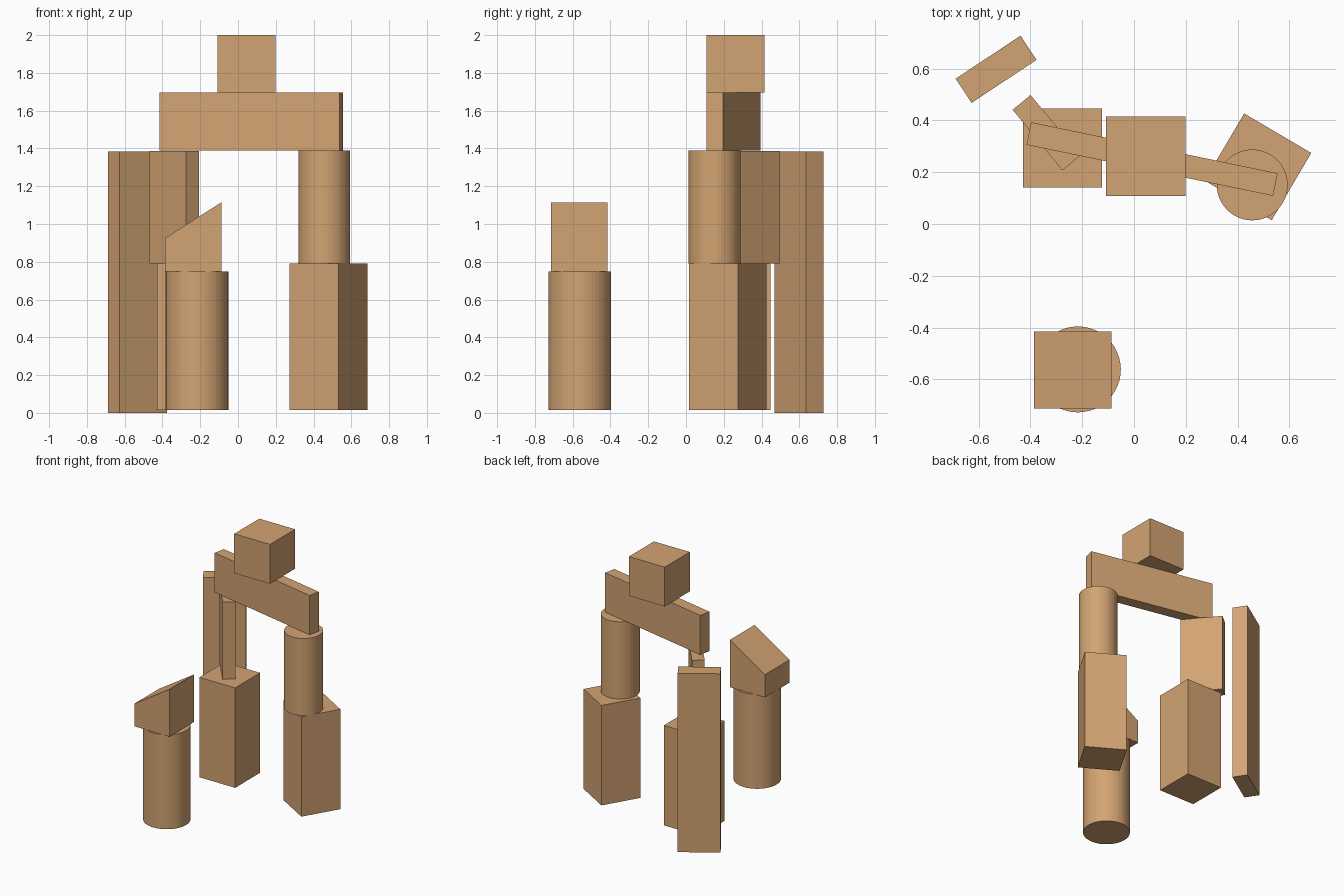
import bpy, bmesh
from math import radians

if "Cube" in bpy.data.objects:
    bpy.data.objects.remove(bpy.data.objects["Cube"])

wood = bpy.data.materials.new("wood")
wood.diffuse_color = (0.65, 0.37, 0.17, 1)
wood.use_nodes = True
wood.node_tree.nodes["Principled BSDF"].inputs["Base Color"].default_value = wood.diffuse_color


def finish(name, bm, loc, angle=0):
    mesh = bpy.data.meshes.new(name)
    bm.to_mesh(mesh)
    bm.free()
    mesh.materials.append(wood)
    ob = bpy.data.objects.new(name, mesh)
    ob.location = loc
    ob.rotation_euler.z = radians(angle)
    bpy.context.collection.objects.link(ob)
    return ob


def block(name, x, y, size_x, size_y, z0, z1, angle=0, slope=0):
    """Box between z0 and z1; slope lowers the top of its -x side."""
    bm = bmesh.new()
    bmesh.ops.create_cube(bm, size=1)
    for v in bm.verts:
        top = v.co.z > 0
        drop = slope if top and v.co.x < 0 else 0
        v.co = (v.co.x * size_x, v.co.y * size_y, (z1 - z0 if top else 0) - drop)
    return finish(name, bm, (x, y, z0), angle)


def column(name, x, y, radius, z0, z1):
    bm = bmesh.new()
    bmesh.ops.create_cone(bm, cap_ends=True, segments=48, radius1=radius,
                          radius2=radius, depth=z1 - z0)
    return finish(name, bm, (x, y, (z0 + z1) / 2))


# Free-standing plank at the back left
block("tall_plank", -0.533, 0.598, 0.301, 0.112, 0.0, 1.385, 33.5)

# Left support of the arch
block("left_pillar", -0.276, 0.294, 0.306, 0.306, 0.016, 0.79)
block("left_upright_plank", -0.338, 0.353, 0.303, 0.09, 0.79, 1.387, -50.5)

# Right support of the arch
block("right_pillar", 0.479, 0.221, 0.301, 0.301, 0.016, 0.79, -30.5)
column("right_column", 0.457, 0.151, 0.137, 0.79, 1.388)

# Beam and cube on top
block("beam", 0.07, 0.251, 0.973, 0.089, 1.39, 1.695, -11.7)
block("top_cube", 0.045, 0.262, 0.307, 0.307, 1.695, 2.0)

# Front column with sloped cap
column("front_column", -0.217, -0.562, 0.166, 0.016, 0.748)
block("sloped_cap", -0.237, -0.564, 0.299, 0.299, 0.748, 1.115, slope=0.19)
